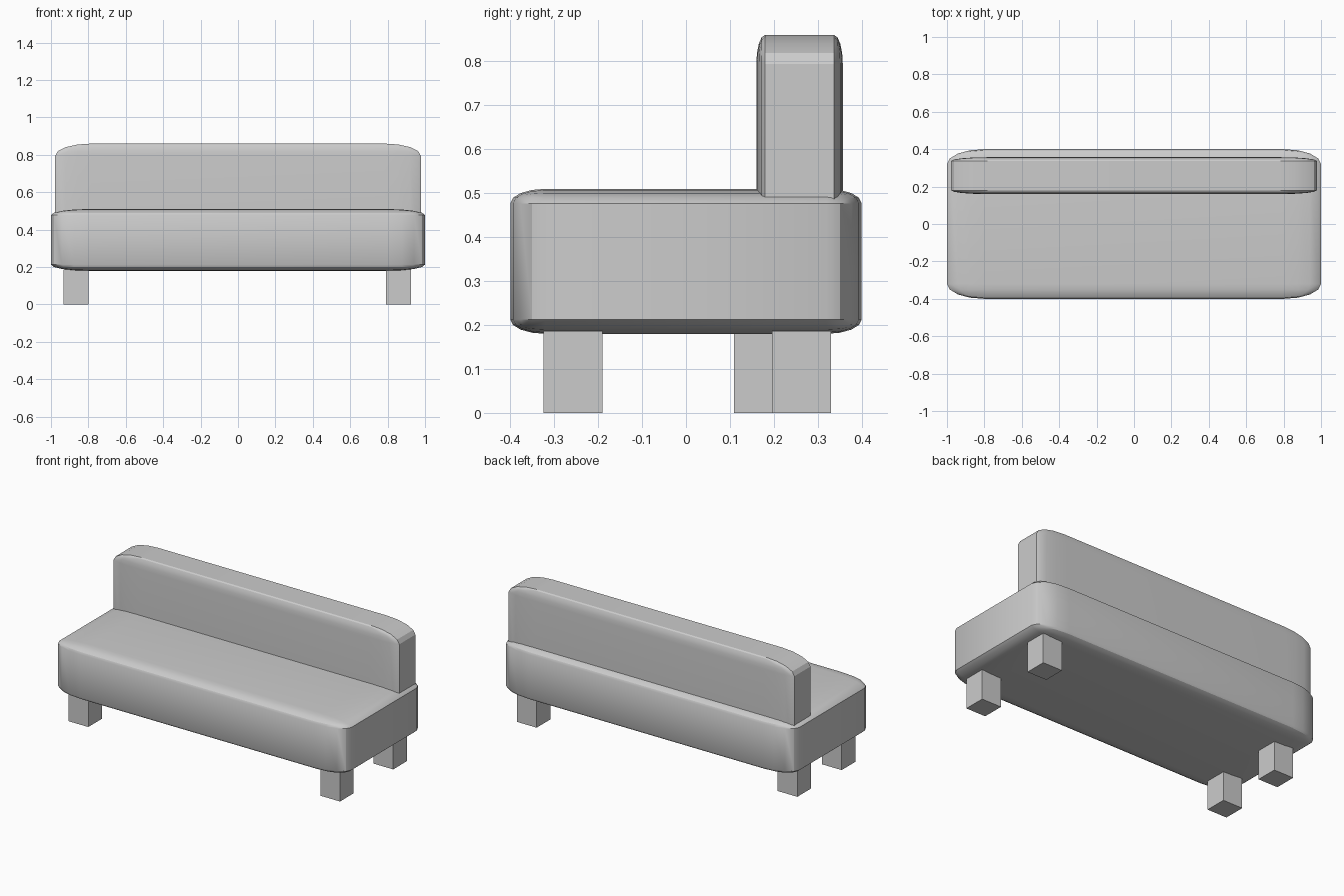
import bpy
import bmesh
from math import radians
from mathutils import Vector

cube = bpy.data.objects.get("Cube")
if cube:
    bpy.data.objects.remove(cube, do_unlink=True)


def block(name, low, high, rounding=0.0):
    """Box between two corners; rounding is a fraction of each half size."""
    low, high = Vector(low), Vector(high)
    bm = bmesh.new()
    bmesh.ops.create_cube(bm, size=2)
    if rounding:
        bmesh.ops.bevel(bm, geom=bm.edges[:], offset=rounding, segments=4,
                        profile=0.5, affect='EDGES')
    bmesh.ops.scale(bm, vec=(high - low) / 2, verts=bm.verts)
    mesh = bpy.data.meshes.new(name)
    bm.to_mesh(mesh)
    bm.free()
    obj = bpy.data.objects.new(name, mesh)
    obj.location = (low + high) / 2
    bpy.context.collection.objects.link(obj)
    if rounding:
        bpy.ops.object.select_all(action='DESELECT')
        obj.select_set(True)
        bpy.context.view_layer.objects.active = obj
        bpy.ops.object.shade_smooth_by_angle(angle=radians(30))
    return obj


# Cushions
block("seat", (-1, -0.4, 0.18), (1, 0.4, 0.51), rounding=0.2)
block("backrest", (-0.978, 0.16, 0.2), (0.978, 0.357, 0.86), rounding=0.2)

# Square legs, the right back one set further in
legs = {
    "front_leg_left": (0.858, -0.257),
    "front_leg_right": (-0.865, -0.257),
    "back_leg_left": (0.858, 0.263),
    "back_leg_right": (-0.865, 0.176),
}
half = 0.067
for name, (x, y) in legs.items():
    block(name, (x - half, y - half, 0), (x + half, y + half, 0.186))
